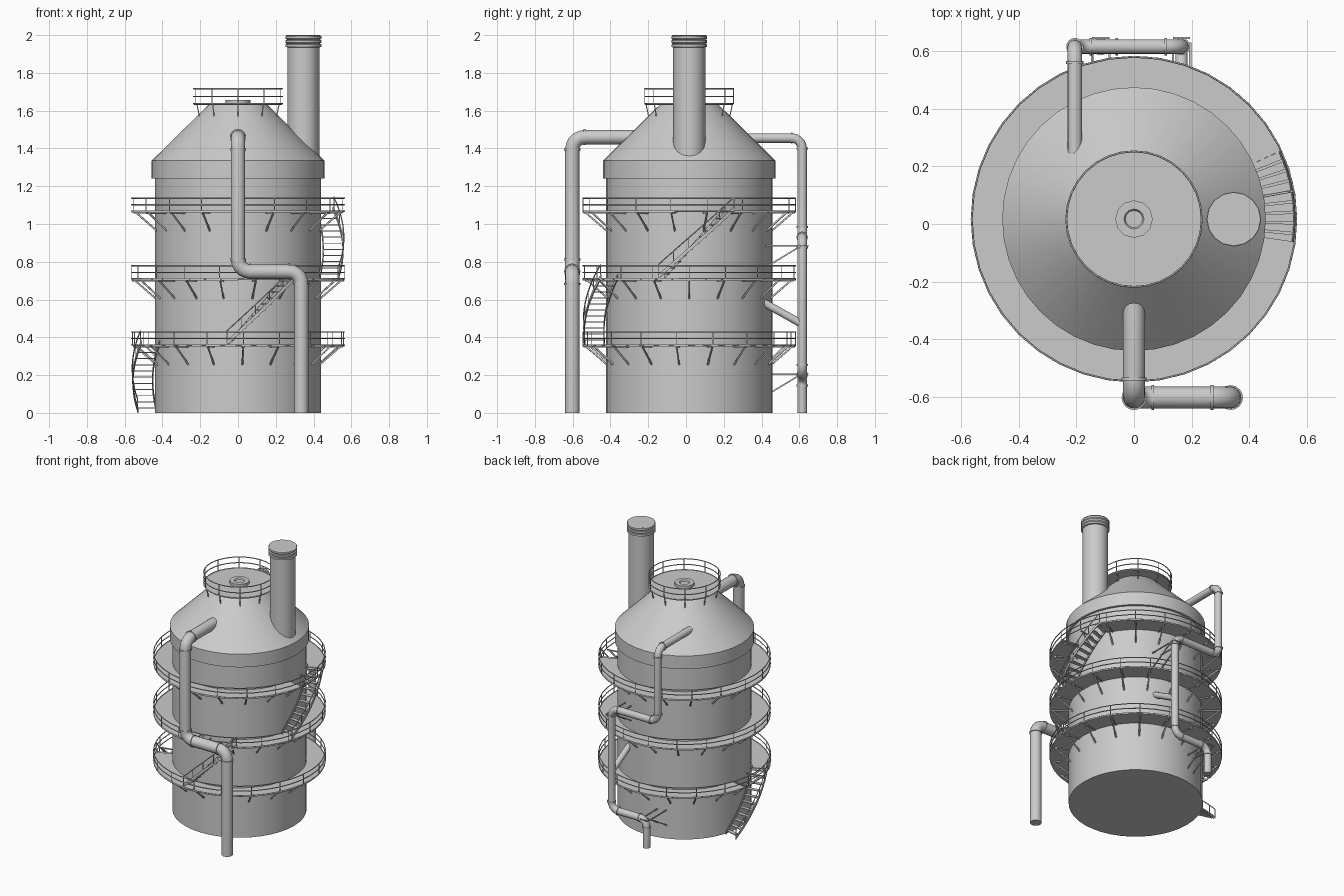
import bpy, bmesh
from math import sin, cos, pi, radians
from mathutils import Vector as V

if "Cube" in bpy.data.objects:
    bpy.data.objects.remove(bpy.data.objects["Cube"])

CY = 0.017                                   # vessel axis offset in y


def polar(r, deg, z):
    a = radians(deg)
    return V((r * cos(a), CY + r * sin(a), z))


def finish(name, bm, smooth=True):
    bmesh.ops.recalc_face_normals(bm, faces=bm.faces)
    me = bpy.data.meshes.new(name)
    bm.to_mesh(me)
    bm.free()
    ob = bpy.data.objects.new(name, me)
    bpy.context.collection.objects.link(ob)
    if smooth:
        bpy.ops.object.select_all(action='DESELECT')
        bpy.context.view_layer.objects.active = ob
        ob.select_set(True)
        bpy.ops.object.shade_smooth_by_angle(angle=radians(35))
    return ob


def sweep(bm, pts, r, sides=6, closed=False):
    """Round tube along a path of points."""
    rings, n = [], len(pts)
    side = None
    for i, p in enumerate(pts):
        a = pts[(i - 1) % n] if closed or i else p
        b = pts[(i + 1) % n] if closed or i < n - 1 else p
        t = (b - a).normalized()
        if side is None:
            side = t.orthogonal()
        side = (side - t * side.dot(t)).normalized()
        up = t.cross(side)
        rings.append([bm.verts.new(p + r * (cos(2 * pi * k / sides) * side + sin(2 * pi * k / sides) * up))
                      for k in range(sides)])
    for i in range(n if closed else n - 1):
        A, B = rings[i], rings[(i + 1) % n]
        for k in range(sides):
            bm.faces.new((A[k], A[(k + 1) % sides], B[(k + 1) % sides], B[k]))
    if not closed:
        bm.faces.new(rings[0])
        bm.faces.new(rings[-1])


def revolve(name, prof, seg, cx=0.0):
    """Lathe a (radius, z) profile with end caps."""
    bm = bmesh.new()
    rings = [[bm.verts.new((cx + r * cos(2 * pi * k / seg), CY + r * sin(2 * pi * k / seg), z))
              for k in range(seg)] for r, z in prof]
    for A, B in zip(rings, rings[1:]):
        for k in range(seg):
            bm.faces.new((A[k], A[(k + 1) % seg], B[(k + 1) % seg], B[k]))
    bm.faces.new(rings[0])
    bm.faces.new(rings[-1])
    return finish(name, bm)


def hexa(bm, low, high):
    """Box between two four-point loops."""
    a = [bm.verts.new(p) for p in low]
    b = [bm.verts.new(p) for p in high]
    bm.faces.new(a)
    bm.faces.new(b)
    for i in range(4):
        bm.faces.new((a[i], a[(i + 1) % 4], b[(i + 1) % 4], b[i]))


def sector(bm, r0, r1, d0, d1, z0, z1):
    loop = [(r0, d0), (r1, d0), (r1, d1), (r0, d1)]
    hexa(bm, [polar(r, d, z0) for r, d in loop], [polar(r, d, z1) for r, d in loop])


def circle(r, z, n=40):
    return [polar(r, 360 * i / n, z) for i in range(n)]


def pipe(name, corners, r, bend, sides=16):
    """Pipe with rounded elbows and a collar at both ends of each elbow."""
    c = [V(p) for p in corners]
    pts, collars = [c[0]], []
    for a, p, b in zip(c, c[1:], c[2:]):
        u, w = (a - p).normalized(), (b - p).normalized()
        for i in range(6):
            t = i / 5 * pi / 2
            pts.append(p + bend * (u * (1 - sin(t)) + w * (1 - cos(t))))
        collars += [(p + u * bend, u), (p + w * bend, w)]
    pts.append(c[-1])
    bm = bmesh.new()
    sweep(bm, pts, r, sides)
    for p, d in collars:
        sweep(bm, [p - d * 0.005, p + d * 0.005], r + 0.005, sides)
    finish(name, bm)


# Vessel: shell, conical hood, top nozzle and chimney
revolve("vessel_shell", [(0.44, 0), (0.44, 1.25)], 40)
revolve("conical_hood", [(0.457, 1.24), (0.457, 1.335), (0.15, 1.637)], 40)
revolve("top_nozzle", [(0.065, 1.63), (0.065, 1.657), (0.035, 1.657), (0.03, 1.648)], 12)
stack = [(0.085, 1.35), (0.085, 1.935)]
for z in (1.935, 1.957, 1.979):
    stack += [(0.095, z + 0.003), (0.095, z + 0.015), (0.087, z + 0.018)]
stack += [(0.087, 1.997), (0.093, 2.0)]
revolve("chimney", stack, 16, 0.346)

# Ring platforms: deck with stair opening, railing, posts and struts
levels = [(0.36, 3, 203), (0.71, 10, 303), (1.068, 0, 385)]
for n, (z, off, stair) in enumerate(levels, 1):
    bm = bmesh.new()
    steps = 46                               # deck leaves out the stair hatch
    for i in range(steps):
        d = stair + i * 327 / steps
        sector(bm, 0.435, 0.565, d, d + 327 / steps, z - 0.008, z)
    bmesh.ops.remove_doubles(bm, verts=bm.verts, dist=1e-5)
    inner = {}
    for f in bm.faces:                       # drop the internal walls between sectors
        inner.setdefault(frozenset(v.index for v in f.verts), []).append(f)
    dead = [f for f in bm.faces if abs(f.normal.z) < 0.5 and all(len(e.link_faces) > 2 for e in f.edges
            if abs(e.verts[0].co.z - e.verts[1].co.z) > 0.001)
            and abs(f.normal.dot((f.calc_center_median() - V((0, CY, z))).normalized())) < 0.3]
    bmesh.ops.delete(bm, geom=dead, context='FACES_ONLY')
    finish(f"platform_deck_{n}", bm)
    bm = bmesh.new()
    for dz in (0.0, 0.034, 0.069):
        sweep(bm, circle(0.563, z + dz), 0.0035, 5, True)
    for i in range(18):
        d = off + 20 * i - 90
        sweep(bm, [polar(0.563, d, z), polar(0.563, d, z + 0.069)], 0.003, 4)
    finish(f"platform_railing_{n}", bm)
    bm = bmesh.new()
    for i in range(18):
        d = off + 20 * i - 90
        sweep(bm, [polar(0.55, d, z - 0.006), polar(0.435, d, z - 0.105)], 0.006, 4)
        sweep(bm, [polar(0.56, d, z - 0.01), polar(0.435, d, z - 0.01)], 0.005, 4)
    finish(f"platform_struts_{n}", bm, False)

# Curved stair flights, climbing counterclockwise
for n, (d0, d1, z0, z1) in enumerate([(162, 203, 0, 0.36), (264, 303, 0.36, 0.71), (343, 385, 0.71, 1.068)], 1):
    bm = bmesh.new()
    N = 11
    for i in range(N):
        d, z = d0 + (d1 - d0) * (i + 0.2) / N, z0 + (z1 - z0) * (i + 0.7) / N
        sector(bm, 0.455, 0.553, d, d + 3, z, z + 0.005)

    def helix(r, dz, k=12):
        return [polar(r, d0 + (d1 - d0) * i / k, z0 + (z1 - z0) * i / k + dz) for i in range(k + 1)]
    for r in (0.452, 0.556):                 # stringers
        A, B = helix(r - 0.003, 0), helix(r + 0.003, 0)
        up = V((0, 0, 0.022))
        for i in range(12):
            q = [A[i], B[i], B[i + 1], A[i + 1]]
            hexa(bm, q, [p + up for p in q])
    sweep(bm, helix(0.56, 0.075), 0.0035, 5)  # handrail
    for p, q in zip(helix(0.56, 0.01, 5), helix(0.56, 0.075, 5)):
        sweep(bm, [p, q], 0.003, 4)
    finish(f"stair_flight_{n}", bm, False)

# Crown platform with its railing and brackets
revolve("crown_deck", [(0.232, 1.63), (0.232, 1.637)], 32)
bm = bmesh.new()
for z in (1.637, 1.675, 1.716):
    sweep(bm, circle(0.235, z, 32), 0.0035, 5, True)
for i in range(10):
    d = 36 * i + 18
    sweep(bm, [polar(0.235, d, 1.637), polar(0.235, d, 1.716)], 0.003, 4)
    sweep(bm, [polar(0.228, d, 1.632), polar(0.215, d, 1.57)], 0.004, 4)
finish("crown_railing", bm)

# Process pipes on front and back
pipe("front_pipe", [(0, -0.25, 1.46), (0, -0.602, 1.46), (0, -0.602, 0.748),
                    (0.335, -0.602, 0.748), (0.335, -0.602, 0)], 0.038, 0.065)
pipe("back_pipe", [(-0.205, 0.22, 1.455), (-0.205, 0.615, 1.455), (-0.205, 0.615, 0.93),
                   (0.165, 0.615, 0.93), (0.165, 0.615, 0.2), (-0.115, 0.615, 0.2),
                   (-0.115, 0.615, 0)], 0.025, 0.055)
pipe("branch_pipe", [(0.165, 0.40, 0.59), (0.165, 0.615, 0.47)], 0.021, 0.05, 12)

# Wall brackets holding the back pipe
bm = bmesh.new()
for x, z in ((0.165, 0.885), (-0.115, 0.205)):
    for dx in (-0.03, 0.03):
        sweep(bm, [V((x + dx, 0.42, z)), V((x + dx, 0.63, z))], 0.005, 4)
        sweep(bm, [V((x + dx, 0.42, z - 0.115)), V((x + dx, 0.61, z))], 0.005, 4)
    sweep(bm, [V((x - 0.03, 0.645, z)), V((x + 0.03, 0.645, z))], 0.004, 4)
finish("pipe_brackets", bm, False)
